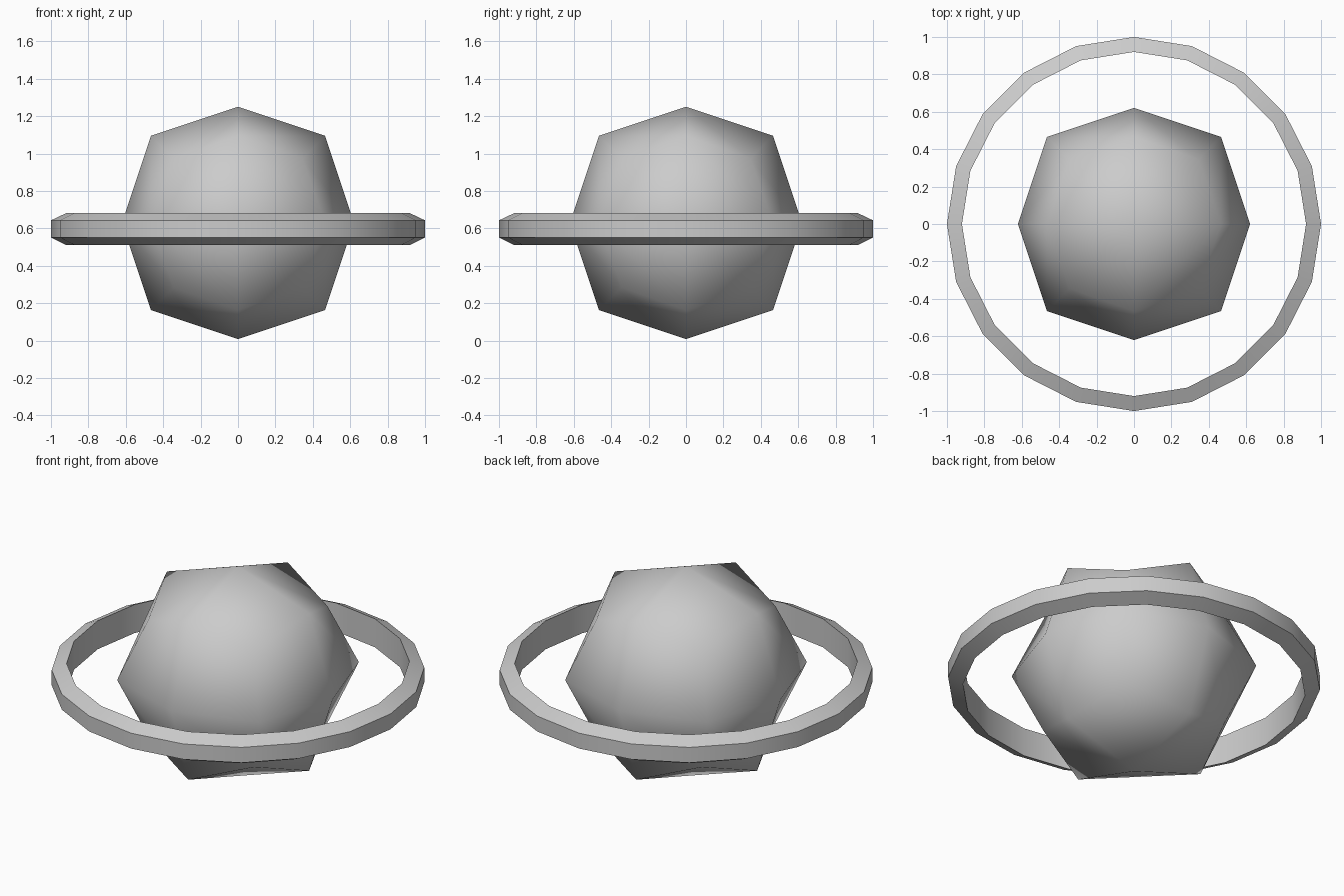
import bpy
from math import sin, cos, pi, radians

if "Cube" in bpy.data.objects:
    bpy.data.objects.remove(bpy.data.objects["Cube"])

# Planet: a cube rounded by one subdivision level
bpy.ops.mesh.primitive_cube_add(size=1.242, location=(0, 0, 0.629))
planet = bpy.context.object
planet.name = "planet"
mod = planet.modifiers.new("round", 'SUBSURF')
mod.levels = mod.render_levels = 1
mod.use_limit_surface = False
bpy.ops.object.modifier_apply(modifier=mod.name)
bpy.ops.object.shade_smooth()

# Ring: a wedge-shaped profile (radius, height) swept around z
SIDES = 20
profile = [(0.92, 0.512), (1.0, 0.552), (1.0, 0.643), (0.92, 0.681)]
n = len(profile)
verts = [(r * cos(2 * pi * i / SIDES), r * sin(2 * pi * i / SIDES), z)
         for i in range(SIDES) for r, z in profile]
faces = []
for i in range(SIDES):
    a, b = i * n, (i + 1) % SIDES * n
    for k in range(n):
        m = (k + 1) % n
        faces.append((a + k, b + k, b + m, a + m))
mesh = bpy.data.meshes.new("ring")
mesh.from_pydata(verts, [], faces)
ring = bpy.data.objects.new("ring", mesh)
bpy.context.collection.objects.link(ring)
bpy.ops.object.select_all(action='DESELECT')
ring.select_set(True)
bpy.context.view_layer.objects.active = ring
bpy.ops.object.shade_smooth_by_angle(angle=radians(30))
